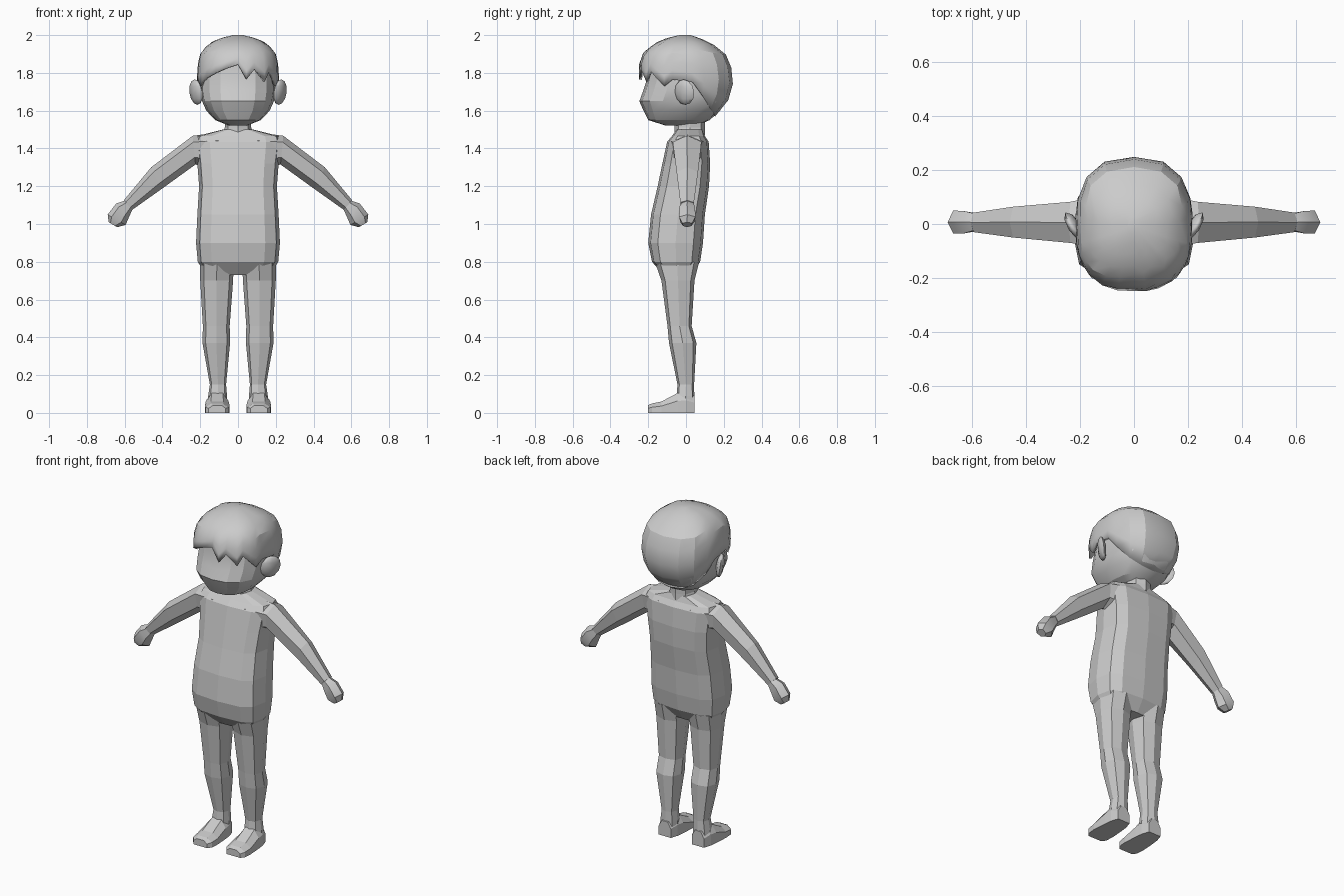
import bpy, bmesh
from math import sin, cos, radians, copysign
from mathutils import Vector, Matrix


def add_mesh(name, bm, mirror=False, smooth=None):
    bmesh.ops.recalc_face_normals(bm, faces=bm.faces)
    me = bpy.data.meshes.new(name)
    bm.to_mesh(me)
    bm.free()
    ob = bpy.data.objects.new(name, me)
    bpy.context.collection.objects.link(ob)
    if mirror:
        ob.modifiers.new("mirror", "MIRROR").use_mirror_merge = False
    if smooth:
        bpy.ops.object.select_all(action="DESELECT")
        ob.select_set(True)
        bpy.context.view_layer.objects.active = ob
        bpy.ops.object.shade_smooth_by_angle(angle=radians(smooth))
    return ob


def loft(name, rings, mirror=False, smooth=None, cap_start=True):
    bm = bmesh.new()
    vs = [[bm.verts.new(p) for p in r] for r in rings]
    n = len(rings[0])
    for a, b in zip(vs, vs[1:]):
        for i in range(n):
            j = (i + 1) % n
            bm.faces.new((a[i], a[j], b[j], b[i]))
    if cap_start:
        bm.faces.new(vs[0])
    bm.faces.new(vs[-1])
    return add_mesh(name, bm, mirror, smooth)


def spow(v, p):
    return copysign(abs(v) ** p, v)


def oval_point(deg, z, hw, yf, yb, p, cx=0):
    # angle 0 is the front, 90 is +x; front and back depths differ
    a = radians(deg)
    mid, half = (yf + yb) / 2, (yb - yf) / 2
    return Vector((cx + hw * spow(sin(a), p), mid - half * spow(cos(a), p), z))


def oval(n, z, hw, yf, yb, p=0.7, cx=0):
    return [oval_point(360 * i / n, z, hw, yf, yb, p, cx) for i in range(n)]


def interp(table, x):
    for a, b in zip(table, table[1:]):
        if x <= b[0]:
            t = max(0, (x - a[0]) / (b[0] - a[0]))
            return [u + (v - u) * t for u, v in zip(a[1:], b[1:])]
    return list(table[-1][1:])


# torso: z, half width, front y, back y
loft("torso", [oval(12, *r, p=0.62) for r in [
    (0.73, 0.17, -0.12, 0.03), (0.80, 0.213, -0.18, 0.075),
    (0.90, 0.222, -0.20, 0.09), (1.05, 0.215, -0.185, 0.10),
    (1.20, 0.206, -0.15, 0.122), (1.32, 0.215, -0.125, 0.128),
    (1.435, 0.23, -0.10, 0.12), (1.465, 0.22, -0.075, 0.10),
    (1.50, 0.08, -0.05, 0.09)]])

# neck
loft("neck", [oval(8, z, w, -0.06, 0.10, 0.85) for z, w in
              [(1.47, 0.085), (1.51, 0.07), (1.57, 0.07)]])

# legs: z, half width, front y, back y, centre x
loft("legs", [oval(8, z, w, f, b, 0.75, cx) for z, w, f, b, cx in [
    (0.80, 0.09, -0.165, 0.07, 0.112), (0.70, 0.087, -0.13, 0.045, 0.113),
    (0.46, 0.071, -0.098, 0.03, 0.115), (0.37, 0.073, -0.09, 0.055, 0.115),
    (0.15, 0.043, -0.045, 0.043, 0.106), (0.09, 0.05, -0.05, 0.044, 0.108),
    (0.03, 0.055, -0.05, 0.044, 0.11)]], mirror=True)

# feet: y, half width, top z
loft("feet", [[Vector((0.11 + sx * w, y, h * k)) for sx, k in
               [(-1, 0), (-1, 0.6), (-0.5, 1), (0.5, 1), (1, 0.6), (1, 0)]]
              for y, w, h in [(0.045, 0.04, 0.09), (0.0, 0.055, 0.11),
                              (-0.045, 0.06, 0.105), (-0.13, 0.066, 0.06),
                              (-0.18, 0.062, 0.05), (-0.202, 0.045, 0.04)]], mirror=True)


# arms and hands: top x z, bottom x z, front y, back y
def arm_ring(tx, tz, bx, bz, yf, yb):
    mid = (yf + yb) / 2
    return [Vector((tx + (bx - tx) * t, y, tz + (bz - tz) * t)) for t, y in
            [(0, mid), (0.22, yf), (0.75, mid + (yf - mid) * 0.85), (1, mid),
             (0.75, mid + (yb - mid) * 0.85), (0.22, yb)]]


loft("arms", [arm_ring(*r) for r in [
    (0.10, 1.485, 0.12, 1.29, -0.09, 0.11), (0.24, 1.467, 0.225, 1.315, -0.07, 0.082),
    (0.46, 1.30, 0.405, 1.185, -0.05, 0.064), (0.605, 1.125, 0.56, 1.075, -0.03, 0.042)]],
    mirror=True)
loft("hands", [arm_ring(*r) for r in [
    (0.595, 1.125, 0.56, 1.075, -0.022, 0.038), (0.645, 1.108, 0.58, 1.03, -0.035, 0.048),
    (0.69, 1.05, 0.595, 0.995, -0.036, 0.05), (0.685, 1.01, 0.64, 0.983, -0.02, 0.032)]],
    mirror=True, smooth=35)

# head: z, half width, front y, back y
loft("head", [oval(16, *r, p=0.8) for r in [
    (1.522, 0.05, -0.11, 0.06), (1.55, 0.12, -0.20, 0.125),
    (1.60, 0.168, -0.225, 0.18), (1.65, 0.19, -0.247, 0.215),
    (1.71, 0.20, -0.225, 0.235), (1.77, 0.20, -0.205, 0.235),
    (1.85, 0.19, -0.20, 0.22), (1.93, 0.14, -0.13, 0.15)]], smooth=20)

# hair: shell over the head, with a lower edge that varies around it
hair_profile = [(1.56, 0.14, -0.20, 0.145), (1.62, 0.182, -0.235, 0.203),
                (1.67, 0.203, -0.25, 0.232), (1.75, 0.218, -0.25, 0.25),
                (1.84, 0.215, -0.25, 0.238), (1.91, 0.198, -0.225, 0.205),
                (1.96, 0.15, -0.16, 0.13), (1.985, 0.09, -0.10, 0.07),
                (2.0, 0.025, -0.035, 0.025)]
hair_edge = [(-180, 1.57), (-155, 1.58), (-130, 1.61), (-108, 1.68), (-95, 1.75),
             (-78, 1.765), (-68, 1.73), (-58, 1.755), (-46, 1.775), (-28, 1.80),
             (-12, 1.825), (0, 1.845), (8, 1.765), (19, 1.82), (36, 1.755),
             (46, 1.81), (58, 1.765), (68, 1.73), (78, 1.765), (95, 1.75),
             (108, 1.68), (130, 1.61), (155, 1.58)]
rings = []
for t in [0, 0.2, 0.4, 0.6, 0.76, 0.88, 0.95, 1]:
    ring = []
    for deg, low in hair_edge:
        z = low + (2.0 - low) * t
        ring.append(oval_point(deg, z, *interp(hair_profile, z), 0.8))
    rings.append(ring)
hair = loft("hair", rings, smooth=25, cap_start=False)
shell = hair.modifiers.new("thickness", "SOLIDIFY")
shell.thickness, shell.offset = 0.015, -1

# ears: flattened low spheres, flared outwards at the back
bm = bmesh.new()
bmesh.ops.create_uvsphere(bm, u_segments=8, v_segments=6, radius=1)
bmesh.ops.transform(bm, verts=bm.verts, matrix=Matrix.Translation((0.222, -0.008, 1.698))
                    @ Matrix.Rotation(radians(-32), 4, "Z")
                    @ Matrix.Rotation(radians(8), 4, "Y")
                    @ Matrix.Diagonal((0.022, 0.06, 0.068, 1)))
add_mesh("ears", bm, mirror=True, smooth=40)
